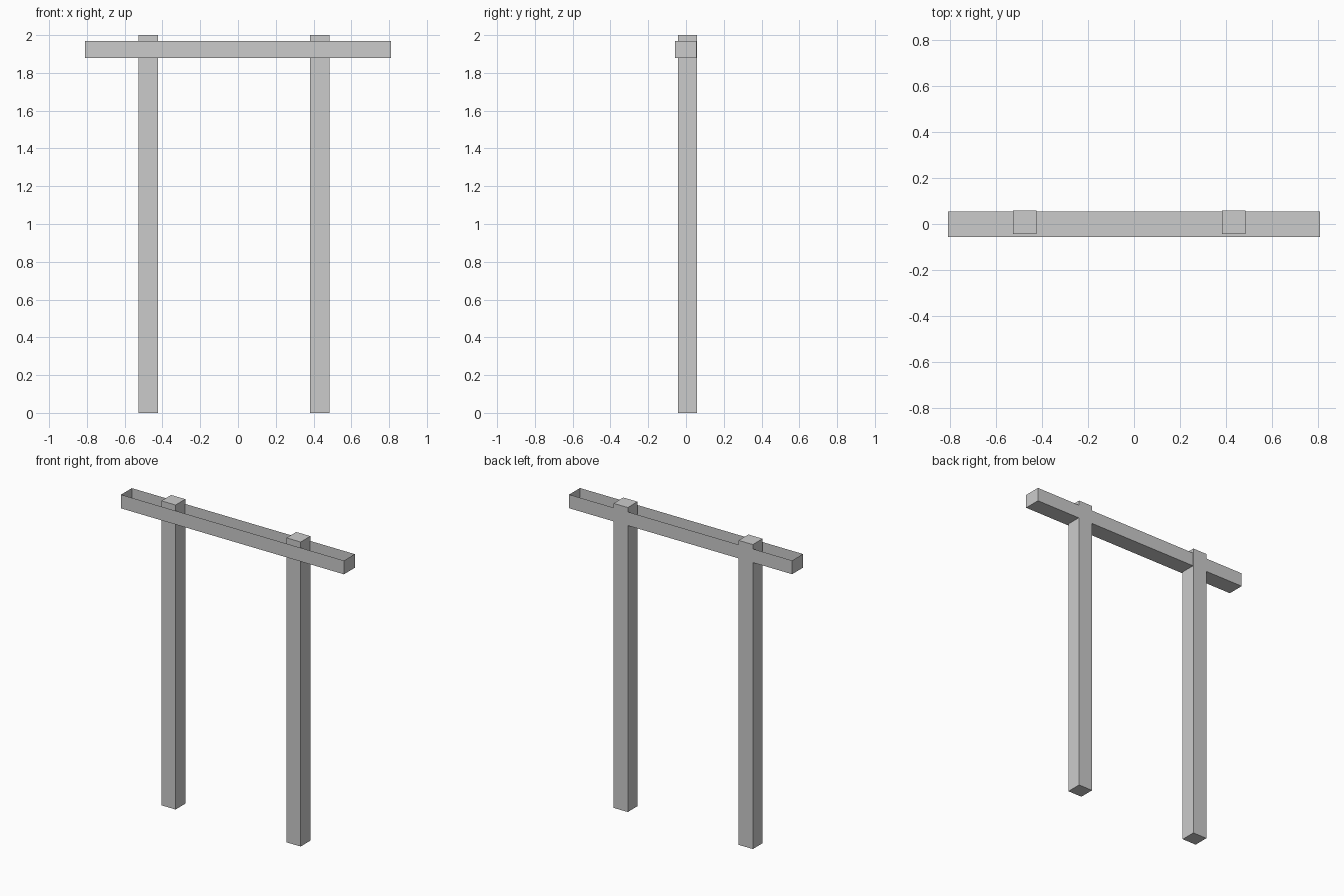
import bpy, bmesh

if "Cube" in bpy.data.objects:
    bpy.data.objects.remove(bpy.data.objects["Cube"])


def box(name, lo, hi, open_top=False):
    bm = bmesh.new()
    bmesh.ops.create_cube(bm, size=1)
    for v in bm.verts:
        v.co = [(lo[i] + hi[i]) / 2 + v.co[i] * (hi[i] - lo[i]) for i in range(3)]
    if open_top:
        bm.normal_update()
        top = [f for f in bm.faces if f.normal.z > 0.5]
        bmesh.ops.delete(bm, geom=top, context='FACES_ONLY')
    me = bpy.data.meshes.new(name)
    bm.to_mesh(me)
    bm.free()
    ob = bpy.data.objects.new(name, me)
    bpy.context.collection.objects.link(ob)
    return ob


# Two upright posts, slightly off-centre
for name, x in (("left_post", -0.475), ("right_post", 0.434)):
    box(name, (x - 0.0515, -0.043, 0), (x + 0.0515, 0.058, 2))

# Thin-walled crossbeam, open along the top
box("crossbeam", (-0.81, -0.057, 1.88), (0.81, 0.055, 1.97), open_top=True)
